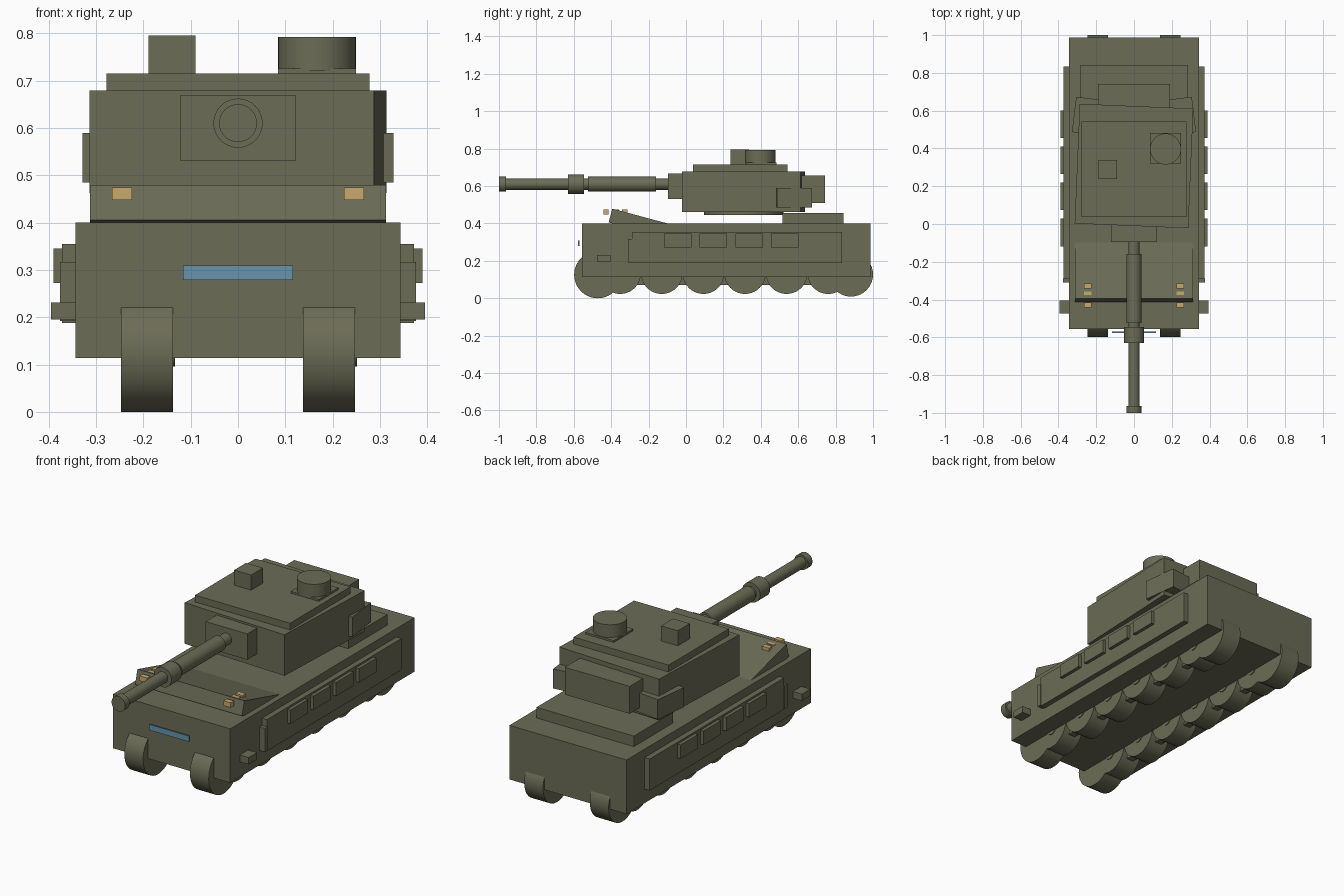
import bpy, math
from mathutils import Matrix

if "Cube" in bpy.data.objects:
    bpy.data.objects.remove(bpy.data.objects["Cube"])


def material(name, rgb):
    m = bpy.data.materials.new(name)
    m.diffuse_color = (*rgb, 1)
    m.use_nodes = True
    m.node_tree.nodes["Principled BSDF"].inputs["Base Color"].default_value = m.diffuse_color
    return m


OLIVE = material("olive_drab", (0.15, 0.15, 0.095))
AMBER = material("amber_lamp", (0.60, 0.40, 0.155))
BLUE = material("blue_plate", (0.135, 0.296, 0.413))


def box(name, x, y, z, mat=OLIVE, rot=(0, 0, 0)):
    """Box from (min, max) pairs, optionally turned about its centre."""
    c = [(a + b) / 2 for a, b in (x, y, z)]
    bpy.ops.mesh.primitive_cube_add(size=1, location=c, rotation=rot)
    o = bpy.context.object
    o.name = name
    o.scale = [b - a for a, b in (x, y, z)]
    o.data.materials.append(mat)
    return o


def cyl(name, axis, a, b, centre, r, sides=40):
    """Cylinder along an axis from a to b; centre gives the other two coordinates."""
    i = "xyz".index(axis)
    loc = list(centre)
    loc.insert(i, (a + b) / 2)
    rot = [(0, math.pi / 2, 0), (math.pi / 2, 0, 0), (0, 0, 0)][i]
    bpy.ops.mesh.primitive_cylinder_add(vertices=sides, radius=r, depth=b - a,
                                        location=loc, rotation=rot)
    o = bpy.context.object
    o.name = name
    o.data.materials.append(OLIVE)
    bpy.ops.object.shade_smooth_by_angle(angle=math.radians(35))
    return o


def sides(name, x, y, z, mat=OLIVE, rz=0):
    """Box on the right and its mirror on the left."""
    box(name + "_right", x, y, z, mat, (0, 0, rz))
    box(name + "_left", (-x[1], -x[0]), y, z, mat, (0, 0, -rz))


# Hull and rear deck
box("hull", (-0.343, 0.343), (-0.555, 0.987), (0.114, 0.40))
box("rear_deck", (-0.285, 0.285), (0.515, 0.843), (0.39, 0.456))

# Tilted front deck: box turned 15 degrees, placed by its upper front edge
t = math.radians(-15)
glacis = box("front_deck", (-0.313, 0.313), (0, 0.35), (-0.076, 0))
glacis.matrix_world = (Matrix.Translation((0, -0.394, 0.479)) @ Matrix.Rotation(t, 4, 'X')
                       @ Matrix.Translation((0, 0.175, -0.038))
                       @ Matrix.Diagonal((0.626, 0.35, 0.076, 1)))

# Side skirts, stowage boxes and front brackets
sides("skirt", (0.32, 0.372), (-0.29, 0.835), (0.188, 0.355))
sides("skirt_end", (0.32, 0.376), (-0.31, -0.288), (0.192, 0.317))
for i in range(4):
    y = -0.118 + i * 0.191
    sides(f"stowage_box_{i}", (0.34, 0.39), (y, y + 0.147), (0.272, 0.345))
sides("front_bracket", (0.33, 0.395), (-0.475, -0.405), (0.195, 0.231))

# Running gear on both sides
for side, x0 in (("right", 0.137), ("left", -0.247)):
    x1 = x0 + 0.11
    cyl(f"drive_wheel_{side}", "x", x0, x1, (-0.472, 0.126), 0.126)
    cyl(f"idler_wheel_{side}", "x", x0, x1, (0.882, 0.127), 0.118)
    for i in range(6):
        y = -0.352 + i * 0.2225
        cyl(f"road_wheel_{side}_{i}", "x", x0, x1, (y, 0.134), 0.111)
        cyl(f"wheel_hub_{side}_{i}", "x", x0 + 0.05, x1 + 0.004, (y, 0.13), 0.034, 20)
    box(f"axle_beam_{side}", (x0 + 0.035, x0 + 0.075), (-0.40, 0.85), (0.07, 0.13))

# Turret, turned slightly off axis
cyl("turret_ring", "z", 0.445, 0.48, (0, 0.308), 0.212, 48)
box("turret", (-0.301, 0.301), (-0.010, 0.624), (0.462, 0.679), rot=(0, 0, math.radians(-2.4)))
box("turret_roof", (-0.278, 0.278), (0.038, 0.543), (0.67, 0.715))
box("turret_rear_bin", (-0.19, 0.19), (0.56, 0.742), (0.51, 0.655))
sides("turret_side_bin", (0.17, 0.318), (0.477, 0.665), (0.485, 0.589), rz=math.radians(7))

# Roof fittings
box("cupola_base", (0.085, 0.249), (0.32, 0.483), (0.71, 0.725))
cyl("cupola", "z", 0.72, 0.792, (0.167, 0.397), 0.082)
box("periscope", (-0.189, -0.090), (0.238, 0.338), (0.71, 0.795))

# Gun
box("mantlet", (-0.122, 0.122), (-0.096, 0.05), (0.531, 0.668))
for name, a, b, r in (("gun_barrel", -0.98, -0.05, 0.030), ("gun_sleeve", -0.525, -0.16, 0.040),
                      ("gun_collar", -0.63, -0.545, 0.052), ("muzzle", -1.0, -0.963, 0.040)):
    cyl(name, "y", a, b, (0, 0.61), r, 32)

# Lamps and front plate
for i, y in enumerate((-0.429, -0.371, -0.328)):
    sides(f"lamp_{i}", (0.224, 0.266), (y - 0.013, y + 0.014), (0.448, 0.474), AMBER)
box("front_plate", (-0.116, 0.116), (-0.577, -0.570), (0.279, 0.309), BLUE)
